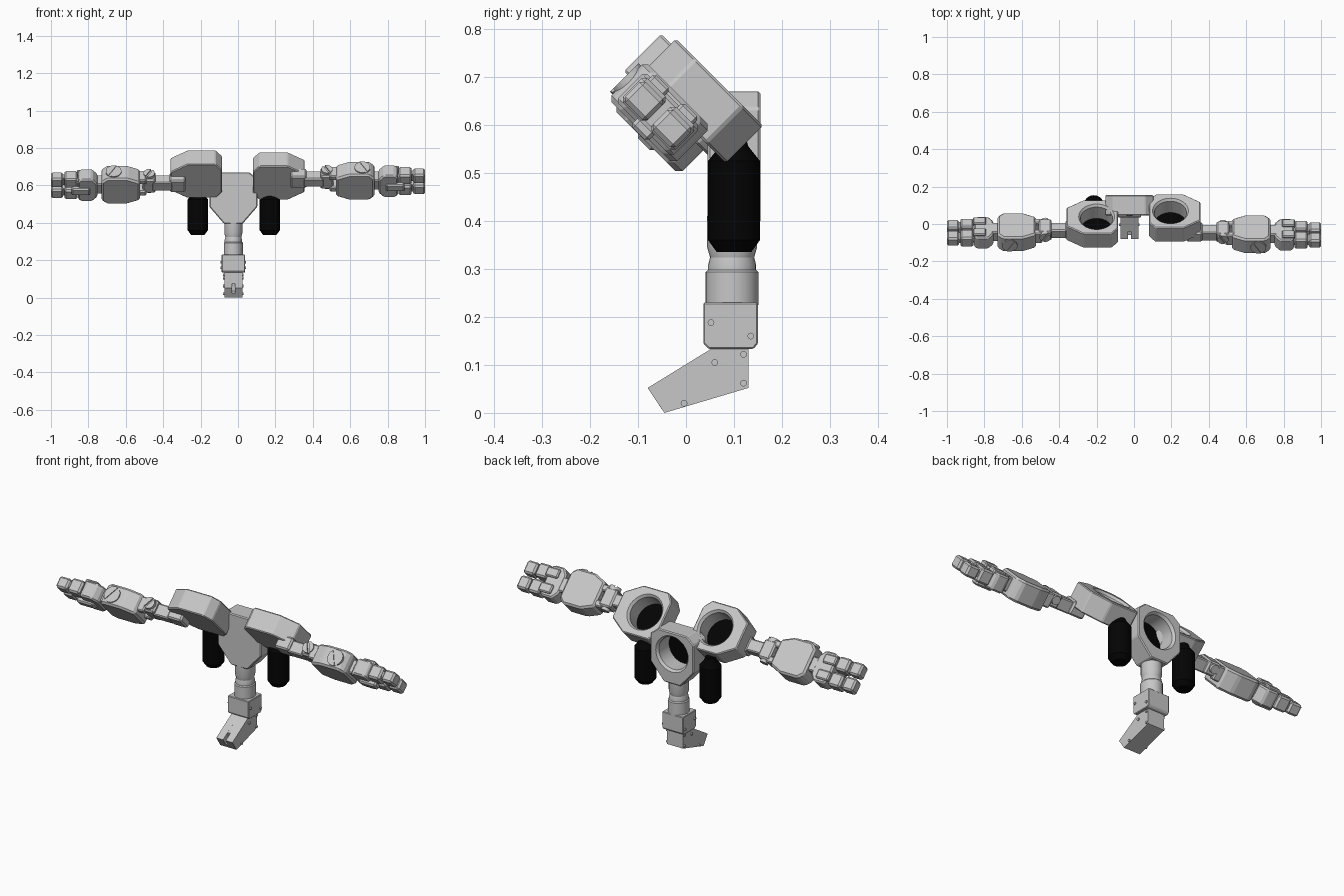
import bpy, bmesh, math
from mathutils import Matrix, Vector

if "Cube" in bpy.data.objects:
    bpy.data.objects.remove(bpy.data.objects["Cube"])


def material(name, value):
    m = bpy.data.materials.new(name)
    m.diffuse_color = (value, value, value, 1)
    m.use_nodes = True
    m.node_tree.nodes["Principled BSDF"].inputs["Base Color"].default_value = m.diffuse_color
    return m


GREY = material("light_grey", 0.57)
BLACK = material("black", 0.001)


def frame(origin, u, v, w):
    m = Matrix((u, v, w)).transposed().to_4x4()
    m.translation = origin
    return m


def finish(bm, name, mat, M, smooth=False):
    bm.transform(M)
    bmesh.ops.recalc_face_normals(bm, faces=bm.faces[:])
    me = bpy.data.meshes.new(name)
    bm.to_mesh(me)
    bm.free()
    ob = bpy.data.objects.new(name, me)
    bpy.context.collection.objects.link(ob)
    me.materials.append(mat)
    if smooth:
        bpy.ops.object.select_all(action='DESELECT')
        ob.select_set(True)
        bpy.context.view_layer.objects.active = ob
        bpy.ops.object.shade_smooth_by_angle(angle=math.radians(25))
    return ob


def prism(name, pts, lo, hi, M, bevel=0.0, mat=GREY):
    """Outline in the first two axes, extruded along the third."""
    bm = bmesh.new()
    f = bm.faces.new([bm.verts.new((a, b, lo)) for a, b in pts])
    r = bmesh.ops.extrude_face_region(bm, geom=[f])
    bmesh.ops.translate(bm, vec=(0, 0, hi - lo),
                        verts=[g for g in r['geom'] if isinstance(g, bmesh.types.BMVert)])
    if bevel:
        bmesh.ops.bevel(bm, geom=bm.edges[:], offset=bevel, segments=1,
                        affect='EDGES', clamp_overlap=True)
    return finish(bm, name, mat, M)


def box(name, u, v, w, M, bevel=0.008):
    return prism(name, [(u[0], v[0]), (u[1], v[0]), (u[1], v[1]), (u[0], v[1])],
                 w[0], w[1], M, bevel)


def lathe(name, profile, M, n=24, mat=GREY):
    """Closed turning around the third axis; profile of (radius, height)."""
    bm = bmesh.new()
    rings = [[bm.verts.new((r * math.cos(2 * math.pi * i / n), r * math.sin(2 * math.pi * i / n), h))
              for i in range(n)] for r, h in profile]
    for a, b in zip(rings, rings[1:]):
        for i in range(n):
            bm.faces.new((a[i], a[(i + 1) % n], b[(i + 1) % n], b[i]))
    bm.faces.new(rings[0])
    bm.faces.new(rings[-1])
    return finish(bm, name, mat, M, True)


def housing(name, M, end):
    """Eight-sided case with a round socket in its back."""
    half = [(-0.115, 0.085), (-0.08, 0.128), (0.07, 0.128), (0.16, end)]
    pts = half + [(a, -b) for a, b in reversed(half)]
    ob = prism(name, pts, -0.055, 0.055, M, 0.005)
    cutter = lathe("socket_cutter", [(0.086, -0.046), (0.086, 0.042), (0.1, 0.06)], M, 32)
    cutter.hide_render = True
    mod = ob.modifiers.new("socket", 'BOOLEAN')
    mod.object, mod.operation, mod.solver = cutter, 'DIFFERENCE', 'EXACT'
    baked = bpy.data.meshes.new_from_object(
        ob.evaluated_get(bpy.context.evaluated_depsgraph_get()))
    ob.modifiers.clear()
    ob.data = baked
    bpy.data.objects.remove(cutter)
    lathe(name + "_socket_pad", [(0.085, -0.047), (0.085, -0.042)], M, 32, BLACK)


def screw(name, M, u, w, v, r, h):
    """Slotted round head, facing along the second axis."""
    S = M @ Matrix.Translation((u, v, w)) @ Matrix.Rotation(-math.pi / 2, 4, 'X')
    lathe(name, [(r, -0.02), (r, h * 0.4)], S, 20)
    S = S @ Matrix.Rotation(math.radians(60), 4, 'Z')
    for s in (-1, 1):
        arc = [(r * math.cos(math.radians(t)), s * r * math.sin(math.radians(t)))
               for t in range(10, 171, 16)]
        prism(name + "_half", arc, h * 0.3, h, S)


def arm(side, M):
    # link, knuckle and forearm
    box(side + "_shoulder_bracket", (0.28, 0.365), (-0.045, 0.045), (-0.02, 0.05), M)
    box(side + "_upper_link", (0.35, 0.46), (-0.032, 0.032), (-0.022, 0.042), M, 0.006)
    box(side + "_elbow_knuckle", (0.44, 0.51), (-0.05, 0.05), (-0.02, 0.05), M)
    screw(side + "_elbow_screw", M, 0.475, 0.02, 0.052, 0.03, 0.014)
    lathe(side + "_elbow_pin", [(0.022, -0.065), (0.022, 0.05)],
          M @ Matrix.Translation((0.475, 0, 0.02)) @ Matrix.Rotation(-math.pi / 2, 4, 'X'), 16)
    for s in (-1, 1):
        box(side + "_elbow_fork", (0.49, 0.57), sorted((s * 0.025, s * 0.06)), (-0.03, 0.045), M, 0.006)
    half = [(0.525, 0.068), (0.595, 0.097), (0.70, 0.097), (0.73, 0.068)]
    prism(side + "_forearm", half + [(a, -b) for a, b in reversed(half)], -0.058, 0.052, M, 0.01)
    screw(side + "_forearm_screw", M, 0.665, -0.003, 0.096, 0.042, 0.008)
    # wrist and palm
    box(side + "_wrist", (0.71, 0.79), (-0.038, 0.038), (-0.038, 0.035), M, 0.006)
    half = [(0.752, 0.05), (0.78, 0.083), (0.84, 0.083), (0.856, 0.065)]
    prism(side + "_palm", half + [(a, -b) for a, b in reversed(half)], -0.05, 0.036, M, 0.008)
    # paired fingers with two joints each, and a short thumb plate
    for s in (-1, 1):
        for k, (a, b, o) in enumerate([(0.858, 0.928, 0.078), (0.936, 1.0, 0.075)]):
            box(f"{side}_finger_joint", (a, b), sorted((s * 0.007, s * o)),
                (-0.042 + 0.004 * k, 0.03 - 0.008 * k), M, 0.009)
        lathe(side + "_finger_hinge", [(0.015, -0.026), (0.015, 0.026)],
              M @ Matrix.Translation((0.932, s * 0.04, -0.005)) @ Matrix.Rotation(math.pi / 2, 4, 'X'), 12)
        box(side + "_knuckle_plate", (0.79, 0.862), sorted((s * 0.018, s * 0.066)), (0.02, 0.048), M, 0.006)
    box(side + "_thumb", (0.79, 0.89), (-0.025, 0.025), (-0.065, -0.035), M, 0.008)


# shoulders and arms, tilted half a right angle towards the back
q = math.sqrt(0.5)
V, W = Vector((0, -q, q)), Vector((0, q, q))
for side, s, ring, cy, cz, ay, az in (("right", 1, 0.195, 0.031, 0.65, -0.053, 0.627),
                                      ("left", -1, -0.2, 0.0, 0.66, -0.042, 0.606)):
    U = Vector((s, 0, 0))
    housing(side + "_shoulder", frame((ring, cy, cz), U, V, W), 0.07)
    arm(side, frame((0, ay, az), U, V, W))

# hanging black pegs
for side, x in (("right", 0.17), ("left", -0.215)):
    lathe(side + "_peg", [(0.036, 0.335), (0.054, 0.36), (0.054, 0.525), (0.03, 0.555), (0.025, 0.572)],
          Matrix.Translation((x, 0.1, 0)), 24, BLACK)

# central body, its limb pointing down
CX = -0.025
housing("body", frame((CX, 0.1, 0.555), Vector((0, 0, -1)), Vector((1, 0, 0)), Vector((0, 1, 0))), 0.05)

# turned neck and ankle block
lathe("neck", [(0.055, 0.225), (0.055, 0.293), (0.05, 0.298), (0.05, 0.308), (0.046, 0.324),
               (0.052, 0.345), (0.052, 0.41)],
      Matrix.Translation((CX, 0.096, 0)) @ Matrix.Diagonal((0.93, 1, 1, 1)), 24)
X = Vector((1, 0, 0))
side_frame = frame((CX, 0, 0), Vector((0, 1, 0)), Vector((0, 0, 1)), X)
prism("ankle_block", [(0.047, 0.133), (0.14, 0.133), (0.15, 0.144), (0.15, 0.23), (0.036, 0.23), (0.036, 0.144)],
      -0.062, 0.062, side_frame, 0.003)

# foot with a slot in the toe
foot = [(0.055, 0.135), (0.13, 0.135), (0.13, 0.052), (-0.045, 0.0), (-0.08, 0.052)]
for lo, hi in ((-0.048, -0.008), (0.008, 0.048)):
    prism("foot_side", foot, lo, hi, side_frame)
prism("foot_middle", foot[:3] + [(-0.045, 0.0), (-0.06, 0.022), (-0.035, 0.035), (-0.04, 0.076)],
      -0.008, 0.008, side_frame)

# small rivets on both flanks
for y, z, w in ((0.052, 0.188, 0.062), (0.135, 0.16, 0.062), (0.06, 0.105, 0.048),
                (0.12, 0.122, 0.048), (0.12, 0.062, 0.048), (-0.004, 0.02, 0.048)):
    lathe("rivet", [(0.007, -w - 0.006), (0.007, w + 0.006)],
          side_frame @ Matrix.Translation((y, z, 0)), 12)
